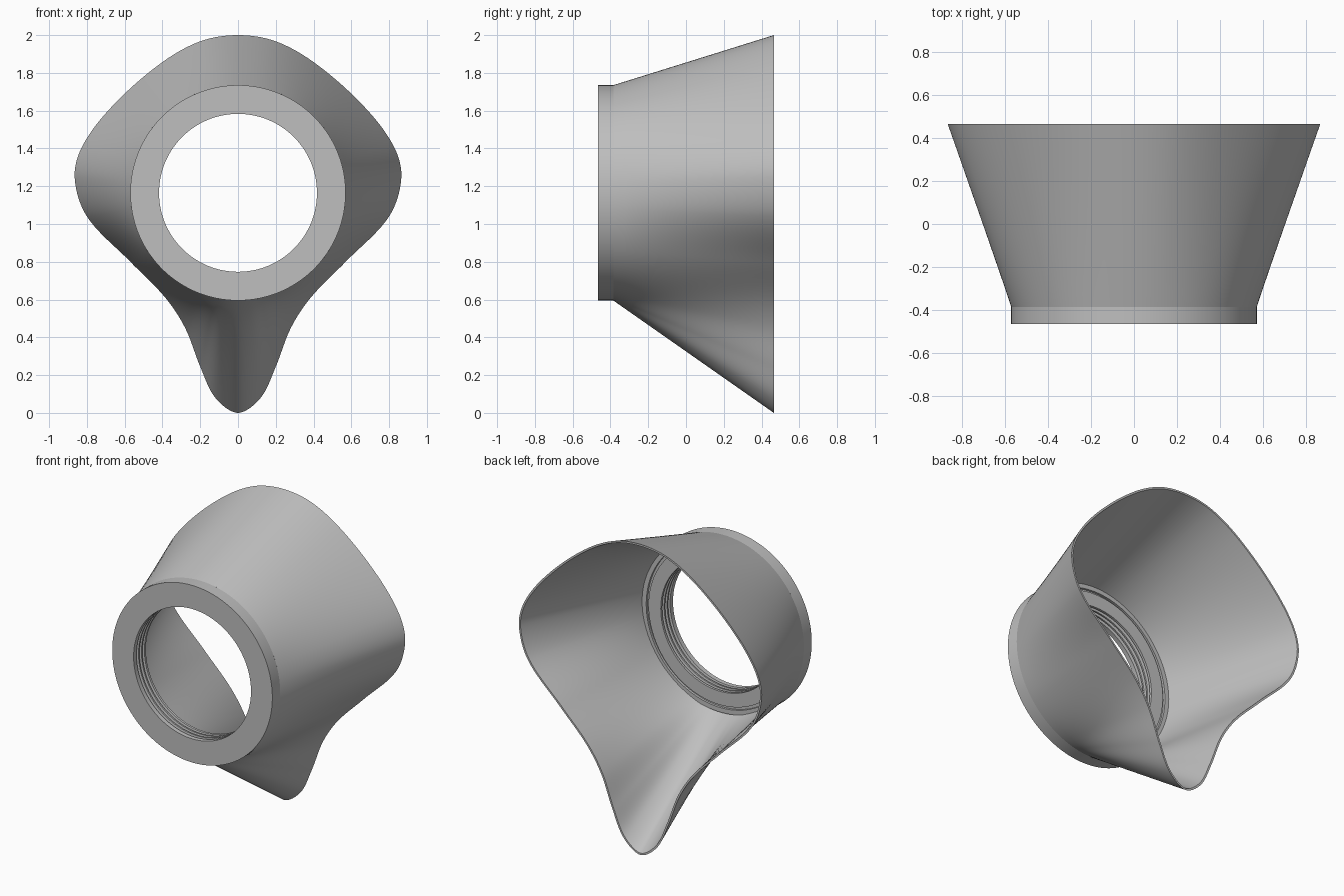
import bpy, bmesh, math
from mathutils import Vector

cube = bpy.data.objects.get("Cube")
if cube:
    bpy.data.objects.remove(cube, do_unlink=True)

CENTRE_Z = 1.165
FRONT, BACK, NECK = -0.465, 0.465, -0.385

grey = bpy.data.materials.new("plain grey")
grey.use_nodes = True
grey.diffuse_color = (0.52, 0.52, 0.52, 1)
grey.node_tree.nodes["Principled BSDF"].inputs["Base Color"].default_value = grey.diffuse_color


def make_part(name, loops, angle):
    """Skin a closed tube through a cyclic list of equal closed loops."""
    bm = bmesh.new()
    rows = [[bm.verts.new(p) for p in loop] for loop in loops]
    n = len(rows[0])
    for i, a in enumerate(rows):
        b = rows[(i + 1) % len(rows)]
        for j in range(n):
            k = (j + 1) % n
            bm.faces.new((a[j], a[k], b[k], b[j]))
    bmesh.ops.recalc_face_normals(bm, faces=bm.faces)
    mesh = bpy.data.meshes.new(name)
    bm.to_mesh(mesh)
    bm.free()
    mesh.materials.append(grey)
    obj = bpy.data.objects.new(name, mesh)
    bpy.context.collection.objects.link(obj)
    bpy.ops.object.select_all(action='DESELECT')
    obj.select_set(True)
    bpy.context.view_layer.objects.active = obj
    bpy.ops.object.shade_smooth_by_angle(angle=math.radians(angle))
    return obj


def ring(r, y, n=160):
    return [(r * math.sin(t), y, CENTRE_Z + r * math.cos(t))
            for t in (2 * math.pi * i / n for i in range(n))]


def smooth_closed(points, steps):
    """Closed Catmull-Rom curve with chord-length-scaled tangents."""
    out, n = [], len(points)
    for i in range(n):
        p0, p1, p2, p3 = (points[(i + k) % n] for k in (-1, 0, 1, 2))
        d0, d1, d2 = (p1 - p0).length, (p2 - p1).length, (p3 - p2).length
        m1 = (p2 - p0) * (d1 / (d0 + d1))
        m2 = (p3 - p1) * (d1 / (d1 + d2))
        for s in range(steps):
            t = s / steps
            out.append(p1 * (2*t**3 - 3*t**2 + 1) + m1 * (t**3 - 2*t**2 + t)
                       + p2 * (3*t**2 - 2*t**3) + m2 * (t**3 - t**2))
    return out


# Collar: turned ring with a threaded bore and a grooved rear ledge
profile = [(0.57, FRONT), (0.57, NECK), (0.555, NECK), (0.555, -0.345),
           (0.525, -0.345), (0.525, -0.36), (0.505, -0.36), (0.505, -0.34), (0.418, -0.34)]
for i in range(3):
    y = -0.355 - i * 0.03
    profile += [(0.418, y), (0.445, y - 0.006), (0.445, y - 0.014), (0.418, y - 0.02)]
profile.append((0.418, FRONT))
make_part("collar", [ring(r, y) for r, y in profile], 30)

# Shroud: rim outline, right half mirrored to the left
half = [(0.2, 1.967), (0.41, 1.85), (0.66, 1.63), (0.82, 1.42), (0.865, 1.25),
        (0.80, 1.04), (0.57, 0.80), (0.385, 0.61), (0.28, 0.45), (0.2, 0.245), (0.12, 0.08)]
outline = [(0, 2.0)] + half + [(0, 0)] + [(-x, z) for x, z in reversed(half)]
rim = smooth_closed([Vector((x, z - CENTRE_Z)) for x, z in outline], 10)

# Inner rim offset by the wall thickness
WALL = 0.012
inner_rim = []
for i, p in enumerate(rim):
    t = (rim[(i + 1) % len(rim)] - rim[i - 1]).normalized()
    inner_rim.append(p + Vector((t.y, -t.x)) * WALL)


def section(edge, base_r, f):
    """Cross-section a fraction f of the way from the round neck to the rim."""
    loop = []
    for p, q in zip(rim, edge):
        v = (p.normalized() * base_r).lerp(q, f)
        loop.append((v.x, NECK + (BACK - NECK) * f, CENTRE_Z + v.y))
    return loop


ROWS = 14
outer = [section(rim, 0.57, i / ROWS) for i in range(ROWS + 1)]
inner = [section(inner_rim, 0.54, i / ROWS) for i in range(ROWS, -1, -1)]
make_part("shroud", outer + inner, 40)
